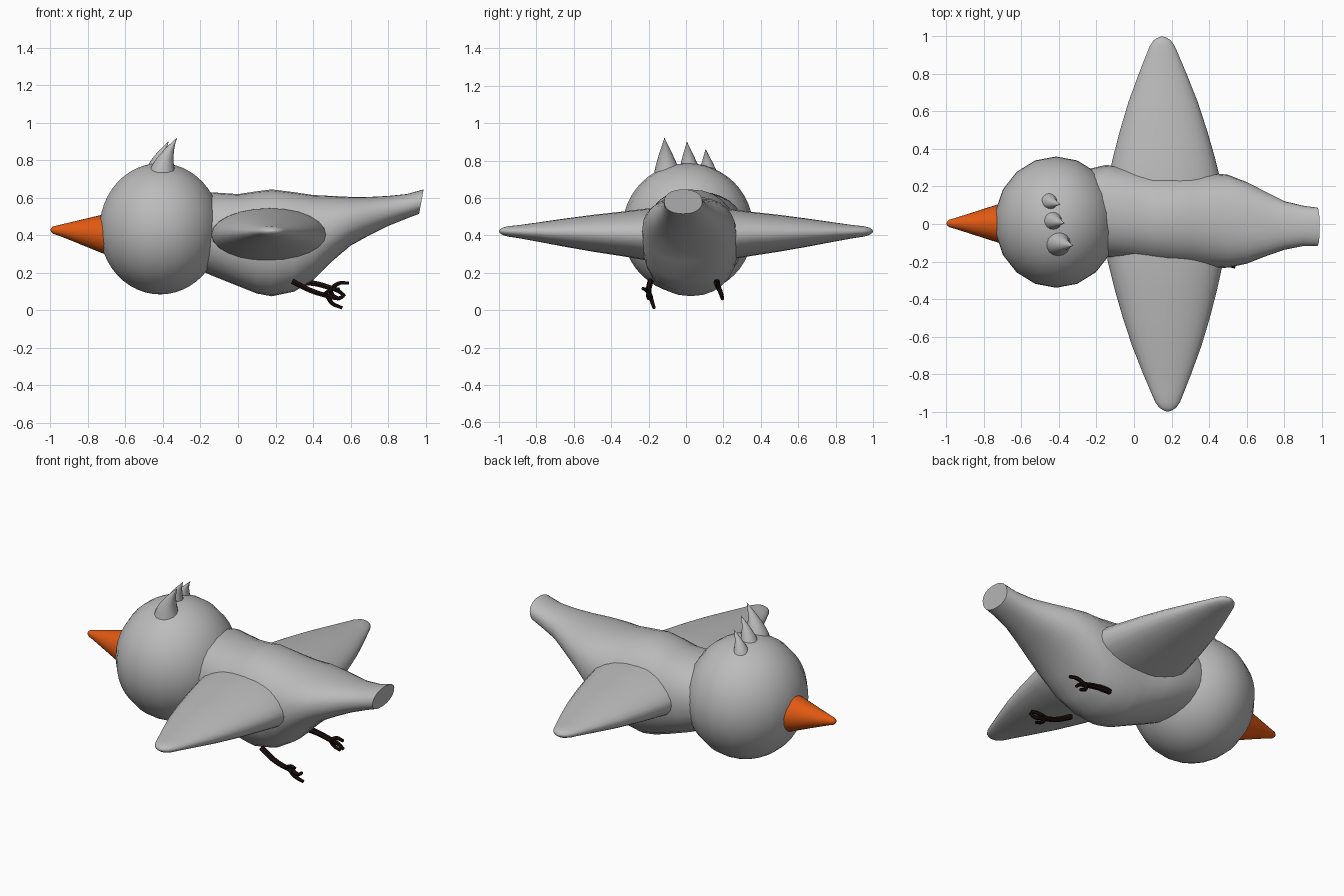
import bpy, bmesh, math
from mathutils import Vector

if "Cube" in bpy.data.objects:
    bpy.data.objects.remove(bpy.data.objects["Cube"])


def material(name, rgb):
    m = bpy.data.materials.new(name)
    m.diffuse_color = (*rgb, 1)
    m.use_nodes = True
    m.node_tree.nodes["Principled BSDF"].inputs["Base Color"].default_value = m.diffuse_color
    return m


grey = material("feather grey", (0.5, 0.5, 0.5))
orange = material("beak orange", (0.75, 0.1, 0.006))
dark = material("leg dark brown", (0.012, 0.004, 0.004))


def finish(obj, mat, angle=50):
    obj.data.materials.append(mat)
    bpy.ops.object.select_all(action='DESELECT')
    obj.select_set(True)
    bpy.context.view_layer.objects.active = obj
    bpy.ops.object.shade_smooth_by_angle(angle=math.radians(angle))
    return obj


def loft(name, rings, mat, angle=50):
    """Skin a list of equal-length rings and cap both ends."""
    bm = bmesh.new()
    loops = [[bm.verts.new(p) for p in ring] for ring in rings]
    n = len(loops[0])
    for a, b in zip(loops, loops[1:]):
        for i in range(n):
            j = (i + 1) % n
            bm.faces.new((a[i], a[j], b[j], b[i]))
    bm.faces.new(loops[0])
    bm.faces.new(loops[-1])
    bmesh.ops.recalc_face_normals(bm, faces=bm.faces)
    mesh = bpy.data.meshes.new(name)
    bm.to_mesh(mesh)
    bm.free()
    obj = bpy.data.objects.new(name, mesh)
    bpy.context.collection.objects.link(obj)
    return finish(obj, mat, angle)


def ellipse(center, u, v, n=24, power=1.0):
    """Ring around center with half-axes u and v; power < 1 squares it off."""
    c, u, v = Vector(center), Vector(u), Vector(v)
    ring = []
    for i in range(n):
        t = 2 * math.pi * i / n
        a, b = math.cos(t), math.sin(t)
        ring.append(c + u * math.copysign(abs(a) ** power, a)
                    + v * math.copysign(abs(b) ** power, b))
    return ring


# Head
bpy.ops.mesh.primitive_uv_sphere_add(segments=18, ring_count=24, radius=1,
                                     location=(-0.415, 0.01, 0.435))
head = bpy.context.object
head.name = "head"
head.scale = (0.328, 0.35, 0.35)
finish(head, grey)

# Body and tail: x, bottom z, top z, centre y, half width
sections = [
    (-0.30, 0.26, 0.60, 0.07, 0.21), (-0.15, 0.19, 0.63, 0.07, 0.245),
    (0.00, 0.13, 0.62, 0.05, 0.25), (0.10, 0.09, 0.635, 0.03, 0.25),
    (0.18, 0.075, 0.645, 0.025, 0.255), (0.30, 0.10, 0.63, 0.02, 0.255),
    (0.40, 0.16, 0.615, 0.018, 0.255), (0.50, 0.26, 0.61, 0.015, 0.248),
    (0.60, 0.345, 0.605, 0.006, 0.218), (0.70, 0.40, 0.605, 0.0, 0.173),
    (0.80, 0.45, 0.61, -0.008, 0.13), (0.90, 0.49, 0.62, -0.01, 0.108),
    (0.978, 0.515, 0.645, -0.015, 0.102)]
rings = []
for x, lo, hi, y, w in sections:
    lean = 0.012 if x > 0.95 else 0
    rings.append(ellipse((x, y, (lo + hi) / 2), (0, w, 0),
                         (lean, 0, (hi - lo) / 2), 28, 0.9))
loft("body", rings, grey)

# Wings: distance out, half chord, half thickness
profile = [(0.05, 0.32, 0.145), (0.20, 0.308, 0.14), (0.35, 0.273, 0.118),
           (0.50, 0.232, 0.098), (0.65, 0.185, 0.075), (0.80, 0.128, 0.05),
           (0.90, 0.087, 0.034), (0.95, 0.066, 0.028), (0.98, 0.045, 0.02),
           (0.995, 0.02, 0.01), (1.0, 0.004, 0.002)]
for name, side, tip_x in (("left_wing", 1, 0.15), ("right_wing", -1, 0.18)):
    loft(name, [ellipse((0.165 + (tip_x - 0.165) * d, side * d, 0.40 + 0.022 * d),
                        (c, 0, 0), (0, 0, t)) for d, c, t in profile], grey, 80)

# Beak
beak = [(-0.68, 0.112, 0.405), (-0.72, 0.104, 0.407), (-0.85, 0.062, 0.418),
        (-0.96, 0.027, 0.427), (-0.985, 0.02, 0.428), (-0.996, 0.011, 0.429),
        (-1.0, 0.002, 0.429)]
loft("beak", [ellipse((x, 0.003, z), (0, r, 0), (0, 0, r)) for x, r, z in beak],
     orange, 70)

# Crest: three plumes sweeping backwards
for i, (x, y, base, r, top, sweep) in enumerate((
        (-0.405, -0.10, 0.735, 0.070, 0.92, 0.08),
        (-0.435, 0.02, 0.745, 0.056, 0.90, 0.065),
        (-0.452, 0.12, 0.735, 0.047, 0.86, 0.06))):
    rings = []
    for k in range(9):
        t = k / 8
        rad = max(r * (1 - t ** 1.15), 0.001)
        rings.append(ellipse((x + sweep * t ** 1.8, y - 0.015 * t,
                              base + (top - base) * t),
                             (rad, 0, 0), (0, rad, 0), 16))
    loft(f"crest_plume_{i + 1}", rings, grey)


# Legs and toes: bevelled curves turned into meshes
def tube(name, paths):
    cu = bpy.data.curves.new(name, 'CURVE')
    cu.dimensions = '3D'
    cu.bevel_depth = 0.015
    cu.bevel_resolution = 1
    cu.resolution_u = 5
    cu.use_fill_caps = True
    for pts, r0, r1 in paths:
        sp = cu.splines.new('BEZIER')
        sp.bezier_points.add(len(pts) - 1)
        for i, (bp, p) in enumerate(zip(sp.bezier_points, pts)):
            bp.co = p
            bp.handle_left_type = bp.handle_right_type = 'AUTO'
            bp.radius = r0 + (r1 - r0) * i / (len(pts) - 1)
    obj = bpy.data.objects.new(name, cu)
    bpy.context.collection.objects.link(obj)
    bpy.ops.object.select_all(action='DESELECT')
    obj.select_set(True)
    bpy.context.view_layer.objects.active = obj
    bpy.ops.object.convert(target='MESH')
    finish(bpy.context.object, dark)


tube("right_leg", [
    ([(0.29, -0.19, 0.155), (0.39, -0.20, 0.105), (0.50, -0.19, 0.07)], 1.1, 0.9),
    ([(0.48, -0.19, 0.075), (0.50, -0.18, 0.04), (0.555, -0.17, 0.013)], 0.9, 0.6),
    ([(0.50, -0.19, 0.07), (0.54, -0.20, 0.065), (0.57, -0.205, 0.085)], 0.9, 0.6),
    ([(0.46, -0.195, 0.085), (0.50, -0.215, 0.11), (0.54, -0.23, 0.115)], 0.8, 0.6)])
tube("left_leg", [
    ([(0.31, 0.165, 0.15), (0.41, 0.165, 0.143), (0.51, 0.175, 0.115)], 1.2, 1.0),
    ([(0.50, 0.175, 0.118), (0.54, 0.165, 0.145), (0.59, 0.155, 0.145)], 0.9, 0.6),
    ([(0.50, 0.175, 0.118), (0.54, 0.185, 0.10), (0.57, 0.19, 0.075)], 0.9, 0.6),
    ([(0.49, 0.175, 0.12), (0.505, 0.19, 0.08), (0.545, 0.195, 0.06)], 0.9, 0.6)])
